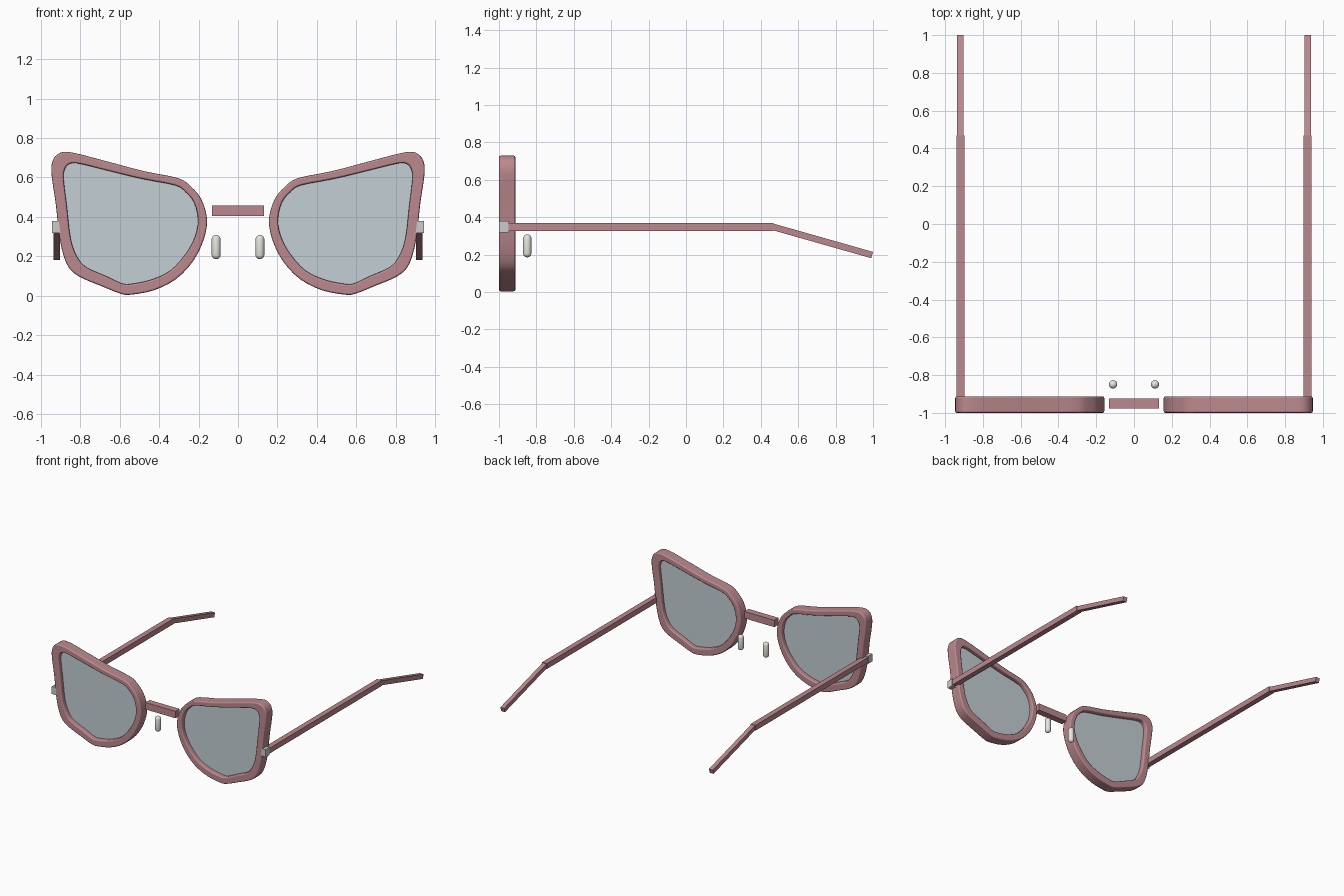
import bpy, bmesh, math
from mathutils import Vector

if "Cube" in bpy.data.objects:
    bpy.data.objects.remove(bpy.data.objects["Cube"])

# rim outline, outer and inner points (x, z) of the +x lens
OUTER = [(.157, .39), (.186, .49), (.24, .555), (.305, .597), (.477, .632), (.67, .683),
         (.85, .728), (.915, .718), (.944, .672), (.944, .60), (.924, .465), (.904, .287),
         (.868, .16), (.81, .10), (.695, .05), (.594, .01), (.54, .006), (.426, .028),
         (.315, .084), (.228, .175), (.173, .287)]
INNER = [(.203, .39), (.224, .475), (.265, .525), (.318, .56), (.487, .593), (.67, .637),
         (.815, .672), (.865, .662), (.884, .62), (.882, .57), (.868, .455), (.848, .287),
         (.815, .197), (.77, .145), (.67, .10), (.59, .063), (.545, .06), (.445, .08),
         (.345, .126), (.267, .21), (.218, .30)]


def material(name, color):
    m = bpy.data.materials.new(name)
    m.diffuse_color = color
    m.use_nodes = True
    m.node_tree.nodes["Principled BSDF"].inputs["Base Color"].default_value = m.diffuse_color
    return m


ROSE = material("rose", (.5, .25, .27, 1))
GLASS = material("glass", (.55, .63, .66, .5))
PALE = material("pale", (.8, .8, .75, 1))


def smooth_loop(pts, steps=3):
    """Closed Catmull-Rom curve through the points."""
    p = [Vector(q) for q in pts]
    n, out = len(p), []
    for i in range(n):
        a, b, c, d = p[i - 1], p[i], p[(i + 1) % n], p[(i + 2) % n]
        for k in range(steps):
            t = k / steps
            out.append(.5 * (2 * b + (c - a) * t + (2 * a - 5 * b + 4 * c - d) * t * t
                             + (3 * b - a - 3 * c + d) * t ** 3))
    return out


def finish(name, bm, mat=None, smooth=False):
    bmesh.ops.recalc_face_normals(bm, faces=bm.faces)
    me = bpy.data.meshes.new(name)
    for f in bm.faces:
        f.smooth = smooth
    bm.to_mesh(me)
    bm.free()
    ob = bpy.data.objects.new(name, me)
    bpy.context.collection.objects.link(ob)
    if mat:
        me.materials.append(mat)
    return ob


def ring(bm, pts, y, s):
    return [bm.verts.new((s * p.x, y, p.y)) for p in pts]


def bridge(bm, a, b):
    n = len(a)
    for i in range(n):
        j = (i + 1) % n
        bm.faces.new((a[i], a[j], b[j], b[i]))


def box(name, center, size, mat=None, tilt=0):
    bm = bmesh.new()
    bmesh.ops.create_cube(bm, size=1)
    for v in bm.verts:
        v.co = Vector((v.co.x * size[0], v.co.y * size[1], v.co.z * size[2]))
    ob = finish(name, bm, mat)
    ob.location = center
    ob.rotation_euler.x = tilt
    return ob


outer, inner = smooth_loop(OUTER), smooth_loop(INNER)
middle = [o.lerp(i, .7) for o, i in zip(outer, inner)]

for s, side in ((1, "right"), (-1, "left")):
    # rim
    bm = bmesh.new()
    loops = [ring(bm, p, y, s) for p, y in
             ((outer, -1), (outer, -.912), (inner, -.912), (inner, -1))]
    for k in range(4):
        bridge(bm, loops[k], loops[(k + 1) % 4])
    rim = finish("rim_" + side, bm, ROSE, True)
    bev = rim.modifiers.new("bevel", 'BEVEL')
    bev.width, bev.segments = .01, 2
    bev.limit_method, bev.angle_limit = 'ANGLE', math.radians(60)
    bev.harden_normals = True

    # lens
    bm = bmesh.new()
    a, b = ring(bm, middle, -.965, s), ring(bm, middle, -.945, s)
    bridge(bm, a, b)
    bm.faces.new(a)
    bm.faces.new(b)
    finish("lens_" + side, bm, GLASS)

    # hinge, temple arm and bent ear tip
    box("hinge_" + side, (s * .92, -.974, .349), (.045, .05, .06))
    box("temple_arm_" + side, (s * .919, -.242, .348), (.042, 1.42, .043), ROSE)
    start, end = Vector((.46, .35)), Vector((.995, .198))
    d, mid = end - start, (start + end) / 2
    box("ear_tip_" + side, (s * .919, mid.x, mid.y), (.034, d.length, .035), ROSE,
        math.atan2(d.y, d.x))

    # nose pad: capsule
    bm = bmesh.new()
    bmesh.ops.create_uvsphere(bm, u_segments=20, v_segments=11, radius=.0225)
    for v in bm.verts:
        v.co.z += math.copysign(.039, v.co.z)
    finish("nose_pad_" + side, bm, PALE, True).location = (s * .111, -.849, .247)

# bridge between the rims
box("bridge", (0, -.95, .431), (.264, .052, .055), ROSE)
